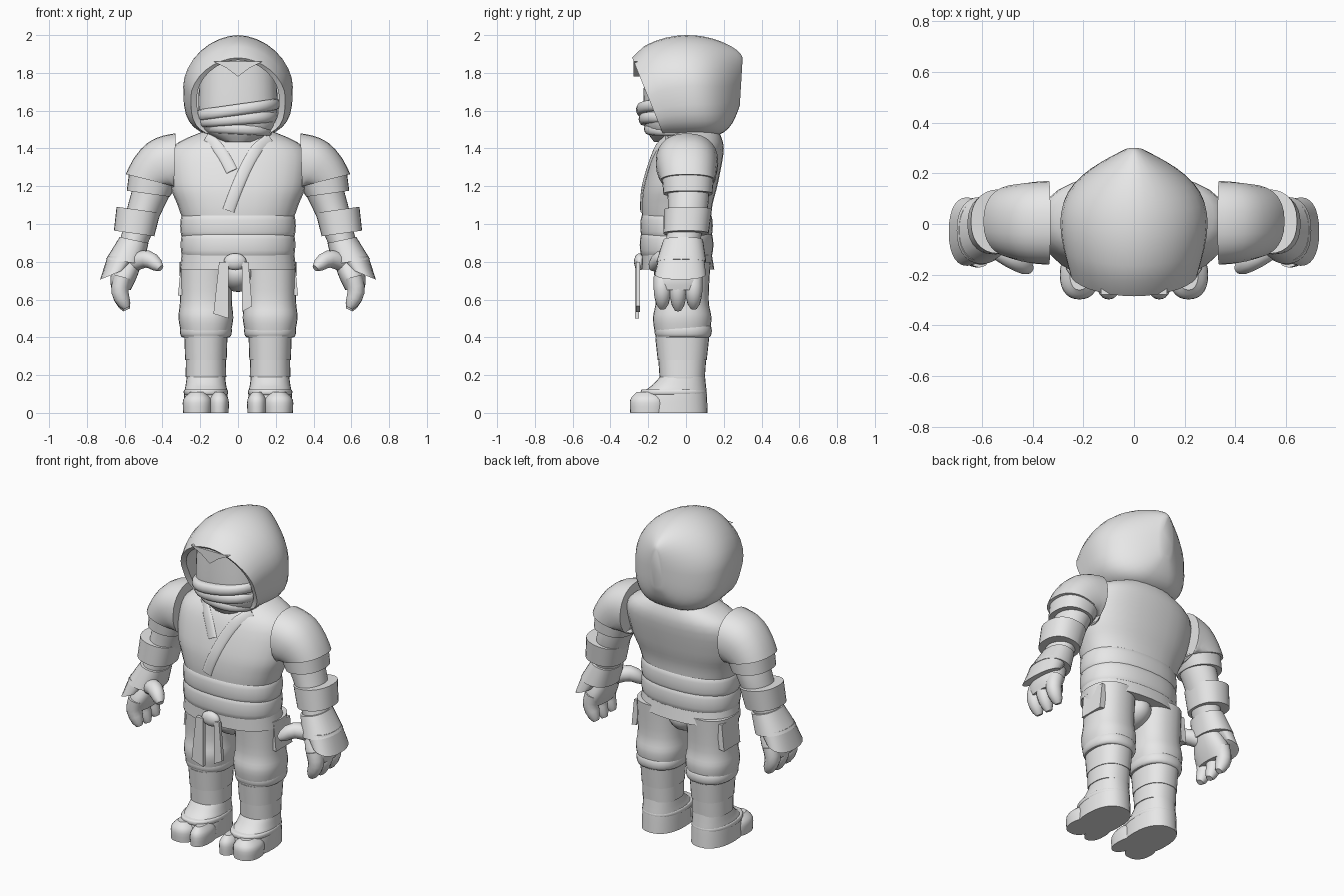
import bpy, bmesh, math
from mathutils import Vector
from mathutils.bvhtree import BVHTree

default_cube = bpy.data.objects.get("Cube")
if default_cube:
    bpy.data.objects.remove(default_cube, do_unlink=True)

brightness = .8
grey_colour = (brightness, brightness, brightness, 1)
grey = bpy.data.materials.new("plain_grey")
grey.use_nodes = True
grey.diffuse_color = grey_colour
grey.node_tree.nodes["Principled BSDF"].inputs["Base Color"].default_value = grey_colour
parts = []


def finish(name, mesh_builder, mirror=False):
    """Turn a bmesh into a named part with the shared material."""
    bmesh.ops.recalc_face_normals(mesh_builder, faces=mesh_builder.faces)
    mesh = bpy.data.meshes.new(name)
    mesh_builder.to_mesh(mesh)
    mesh_builder.free()
    mesh.materials.append(grey)
    part = bpy.data.objects.new(name, mesh)
    bpy.context.collection.objects.link(part)
    if mirror:
        modifier = part.modifiers.new("other_side", 'MIRROR')
        modifier.use_mirror_merge = False
    parts.append(part)
    return part


def skin(name, rings, mirror=False):
    """Bridge rings of equal length and cap both ends."""
    builder = bmesh.new()
    loops = [[builder.verts.new(point) for point in ring] for ring in rings]
    for lower, upper in zip(loops, loops[1:]):
        for i in range(len(lower)):
            builder.faces.new((lower[i - 1], lower[i], upper[i], upper[i - 1]))
    builder.faces.new(loops[0])
    builder.faces.new(loops[-1])
    return finish(name, builder, mirror)


def rounded_outline(count, upper_power, lower_power):
    """Unit superellipse; a higher power gives a squarer half."""
    outline = []
    for i in range(count):
        angle = math.tau * i / count
        across, up = math.cos(angle), math.sin(angle)
        power = 2 / (upper_power if up >= 0 else lower_power)
        outline.append((math.copysign(abs(across) ** power, across),
                        math.copysign(abs(up) ** power, up)))
    return outline


def smooth_rows(rows, steps):
    """Catmull-Rom interpolation through rows of numbers."""
    rows = [Vector(row) for row in rows]
    padded = [rows[0]] + rows + [rows[-1]]
    result = []
    for before, start, end, after in zip(padded, padded[1:], padded[2:], padded[3:]):
        for step in range(steps):
            t = step / steps
            bend = (before * (-t * (1 - t) ** 2) + after * (-t * t * (1 - t))) / 2
            pull_start = start * (2 - 5 * t ** 2 + 3 * t ** 3) / 2
            pull_end = end * (t + 4 * t ** 2 - 3 * t ** 3) / 2
            result.append(bend + pull_start + pull_end)
    return result + [rows[-1]]


def loft(name, rows, steps=4, power=2.3, mirror=False):
    """Rows hold x, y, z, half width, half depth and tilt in degrees."""
    rings = []
    for x, y, z, width, depth, tilt in smooth_rows(rows, steps):
        slope = math.radians(tilt)
        rings.append([Vector((x + width * across * math.cos(slope), y + depth * along,
                              z + width * across * math.sin(slope)))
                      for across, along in rounded_outline(28, power, power)])
    return skin(name, rings, mirror)


def body(name, rows):
    """Central part from rows of z, half width, front y and back y."""
    return loft(name, [(0, (front + back) / 2, z, width, (back - front) / 2, 0)
                       for z, width, front, back in rows])


def leg(name, rows, x=.17, y=-.02, steps=1):
    """Pair of upright parts from rows of z, half width and half depth."""
    return loft(name, [(x, y, *row, 0) for row in rows], steps, mirror=True)


def band(name, centre, width, depth, height, bulge=.015, tilt=0, mirror=False):
    """Rounded strip wrapped round a limb or the body."""
    x, y, z = centre
    rows = []
    for step in range(7):
        angle = math.pi * step / 6
        inset = bulge * (1 - math.sin(angle))
        rows.append((x, y, z - height / 2 * math.cos(angle), width - inset, depth - inset, tilt))
    return loft(name, rows, steps=1, mirror=mirror)


def tube(name, path, thickness, flatness=1, tip=1, mirror=False):
    """Round or front-flattened strip along a path, narrowing towards its tip."""
    points = smooth_rows(path, 3)
    last = len(points) - 1
    rings = []
    for i, point in enumerate(points):
        direction = points[min(i + 1, last)] - points[max(i - 1, 0)]
        sideways = direction.cross(Vector((0, 1, 0))).normalized()
        outward = sideways.cross(direction).normalized()
        radius = thickness * (1 - (1 - tip) * (i / last) ** 4)
        rings.append([point + radius * (sideways * across + outward * flatness * up)
                      for across, up in rounded_outline(12, 2, 2)])
    return skin(name, rings, mirror)


def plate(name, outline, y, depth, mirror=False):
    """Front-facing slab from an x, z outline."""
    return skin(name, [[Vector((x, y + side * depth / 2, z)) for x, z in outline]
                       for side in (-1, 1)], mirror)


def blob(name, centre, size):
    builder = bmesh.new()
    bmesh.ops.create_uvsphere(builder, u_segments=20, v_segments=12, radius=1)
    bmesh.ops.scale(builder, vec=size, verts=builder.verts)
    bmesh.ops.translate(builder, vec=centre, verts=builder.verts)
    return finish(name, builder)


# Hood: slanted sections running from the face opening to the back
def hood_ring(t, inset=0):
    arch = math.sin(math.pi * t)
    width = (.25 + .045 * arch) * (1 - .85 * t ** 5) - inset
    top = 1.88 + .12 * max(arch, 0) ** .6 - inset
    bottom = 1.46 + .17 * t ** 8 + inset / 2
    ring = []
    for across, up in rounded_outline(32, 1.85, 3.2):
        height = (up + 1) / 2
        y_bottom, y_top = .4 * t - .115, .585 * t - .285
        ring.append(Vector((width * across, y_bottom + (y_top - y_bottom) * height,
                            bottom + (top - bottom) * height)))
    return ring


lining = [hood_ring(.4, inset=.05), hood_ring(.2, inset=.045), hood_ring(.02, inset=.035)]
shell = [hood_ring(1 - (1 - step / 14) ** 1.5) for step in range(15)]
skin("hood", lining + shell)
plate("hood_point", [(-.13, 1.86), (-.06, 1.825), (0, 1.78), (.06, 1.825), (.13, 1.86)],
      y=-.26, depth=.035)

# Head and wrapped mask
body("head", [(1.435, .08, -.17, 0), (1.5, .19, -.21, .1), (1.6, .21, -.225, .1),
              (1.85, .2, -.22, .1)])
for order, tilt in enumerate((8, 4, -3)):
    shrink = .007 * order * (order + 1)
    band(f"mask_wrap_{order + 1}", (0, -.06, 1.605 - .05 * order), .225 - shrink,
         .205 - shrink, height=.06, bulge=.02, tilt=tilt)

# Tunic
tunic = body("tunic", [(1, .285, -.23, .13), (1.1, .32, -.235, .14), (1.22, .362, -.22, .17),
                       (1.4, .355, -.16, .2), (1.5, .16, -.08, .17)])
chest = BVHTree.FromPolygons([vertex.co for vertex in tunic.data.vertices],
                             [tuple(face.vertices) for face in tunic.data.polygons])

# Crossed lapels laid on the chest
for name, side, reach in (("left_lapel", 1, 1), ("right_lapel", -1, .45)):
    path = []
    for step in range(9):
        t = reach * step / 8
        start = Vector((side * (.17 - .22 * t ** .6), -1, 1.45 - .38 * t))
        path.append(chest.ray_cast(start, Vector((0, 1, 0)))[0])
    tube(name, path, thickness=.032, flatness=.3)

# Sash folds, tunic skirt, knot and hanging tails
band("sash_high", (0, -.05, .99), width=.306, depth=.192, height=.12, bulge=.012)
band("sash_low", (0, -.05, .89), width=.304, depth=.195, height=.12, bulge=.012)
body("tunic_skirt", [(.76, .308, -.235, .15), (.85, .297, -.235, .135)])
blob("sash_knot", (-.015, -.245, .8), (.06, .03, .045))
plate("right_sash_tail", [(-.1, .8), (-.05, .8), (-.05, .5), (-.13, .525)], y=-.26, depth=.022)
plate("left_sash_tail", [(.02, .8), (.055, .8), (.075, .565), (.02, .535)], y=-.255, depth=.022)

# Trousers, crotch and side flaps
blob("crotch", (0, -.03, .74), (.1, .14, .1))
leg("trousers", [(.8, .14, .15), (.6, .137, .14), (.5, .145, .155), (.4, .125, .14)], steps=4)
band("trouser_folds", (.17, -.015, .435), width=.138, depth=.152, height=.07, mirror=True)
plate("hip_flaps", [(.265, .78), (.302, .78), (.318, .62), (.285, .625)], y=0, depth=.16,
      mirror=True)

# Boots: overlapping cuffs, feet, straps and split toes
leg("boot_upper", [(.28, .11, .13), (.4, .114, .143)])
leg("boot_middle", [(.19, .108, .12), (.3, .105, .128)])
leg("boot_ankle", [(.1, .1, .11), (.2, .103, .118)])
loft("feet", [(.17, -.065, 0, .118, .18, 0), (.17, -.06, .1, .115, .17, 0),
              (.17, -.035, .15, .107, .14, 0), (.17, -.015, .2, .1, .115, 0)], mirror=True)
band("toe_straps", (.17, -.065, .11), width=.118, depth=.175, height=.03, bulge=.008,
     mirror=True)
for name, x, width in (("big_toes", .1, .05), ("outer_toes", .215, .075)):
    leg(name, [(0, width, .095), (.07, width, .095), (.11, width / 2, .06)], x, y=-.2, steps=4)

# Shoulder guards: sections turn from sideways to downward
loft("shoulder_guards", [(.335, .005, 1.325, .155, .165, 92), (.4, .005, 1.3, .152, .16, 60),
                         (.46, .01, 1.23, .138, .145, 14)], mirror=True)
loft("lower_shoulder_guards", [(.45, .01, 1.25, .132, .138, 20), (.475, .01, 1.16, .115, .13, 8)],
     steps=1, mirror=True)

# Arms and their guards
loft("arms", [(.43, .01, 1.25, .105, .115, 22), (.495, .01, 1.08, .09, .105, 18),
              (.55, -.015, .91, .073, .09, 15), (.58, -.025, .82, .072, .09, 15)],
     power=2, mirror=True)
loft("forearm_guards", [(.527, .01, 1.075, .117, .127, 8), (.55, 0, .95, .108, .12, 8)],
     steps=1, mirror=True)
loft("wrist_guards", [(.55, -.015, .915, .078, .105, 12), (.6, -.025, .8, .1, .132, 8)],
     steps=1, mirror=True)
loft("hand_guards", [(.605, -.025, .83, .085, .12, 0), (.658, -.03, .735, .078, .135, -22)],
     steps=1, mirror=True)

# Hands
loft("palms", [(.57, -.03, .83, .07, .08, 10), (.605, -.04, .72, .07, .12, 0),
               (.618, -.04, .65, .05, .115, 0)], mirror=True)
for finger in (-1, 0, 1):
    y, lift = .083 * finger - .042, .01 * abs(finger)
    tube(f"fingers_{finger + 2}", [(.61, y, .72), (.625, y, .64), (.59, y, .545 + lift)],
         thickness=.047, tip=.4, mirror=True)
tube("thumbs", [(.57, -.07, .79), (.48, -.13, .815), (.41, -.18, .765)], thickness=.048,
     tip=.4, mirror=True)

# Smooth shading with crisp edges
bpy.ops.object.select_all(action='DESELECT')
for part in parts:
    part.select_set(True)
bpy.context.view_layer.objects.active = parts[0]
bpy.ops.object.shade_smooth_by_angle(angle=math.radians(38))
